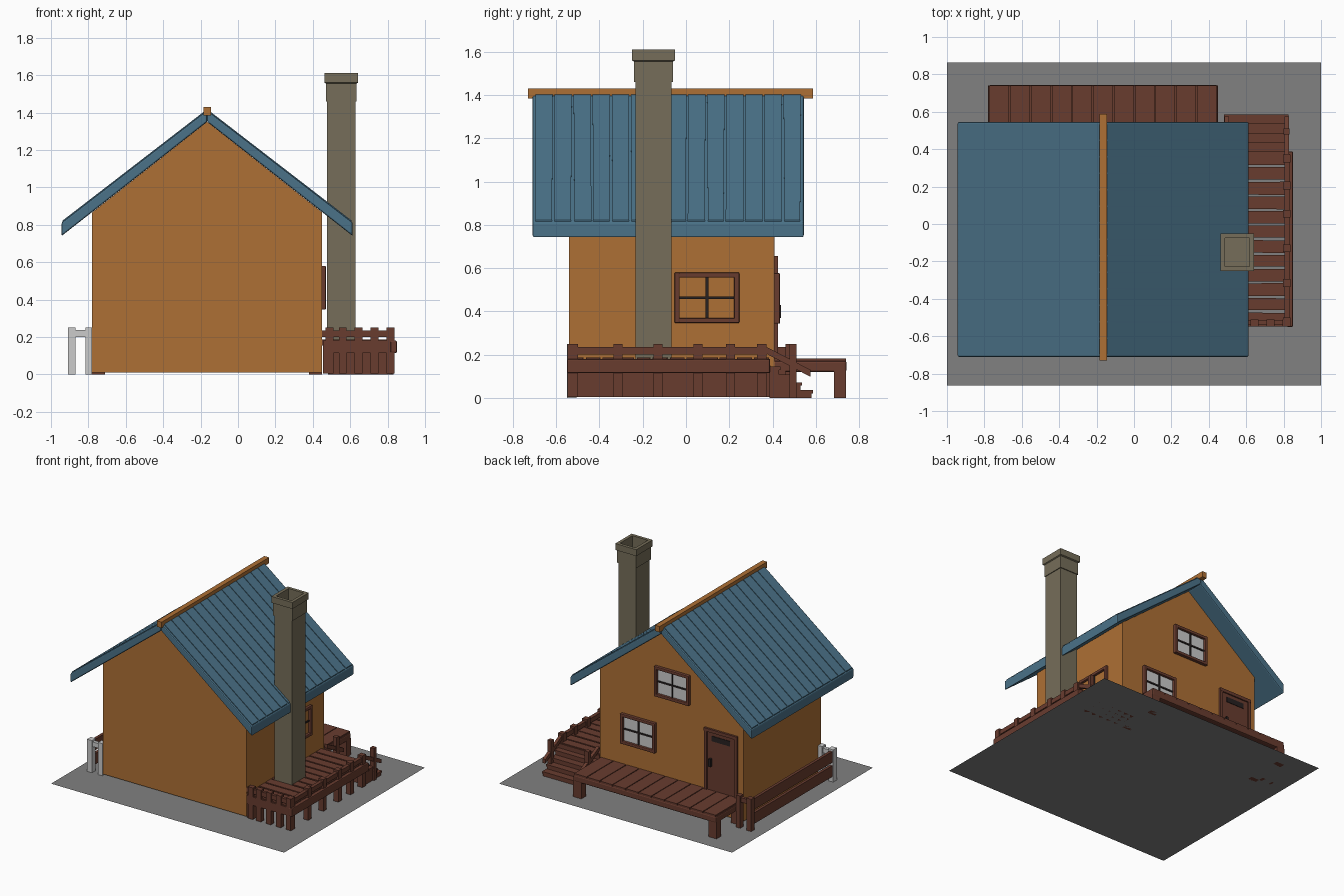
import bpy, bmesh, math, random
from mathutils import Vector

if "Cube" in bpy.data.objects:
    bpy.data.objects.remove(bpy.data.objects["Cube"])

random.seed(4)


def material(name, rgb):
    m = bpy.data.materials.new(name)
    m.diffuse_color = (*rgb, 1)
    m.use_nodes = True
    m.node_tree.nodes["Principled BSDF"].inputs["Base Color"].default_value = m.diffuse_color
    return m


ORANGE = material("orange_wall", (0.42, 0.16, 0.035))
BLUE = material("blue_roof", (0.07, 0.17, 0.25))
BROWN = material("brown_wood", (0.14, 0.045, 0.028))
STONE = material("stone", (0.18, 0.155, 0.10))
DARK = material("dark_metal", (0.02, 0.015, 0.015))
GROUND = material("ground_grey", (0.22, 0.22, 0.22))


def finish(name, bm, mat=None, bevel=0):
    bmesh.ops.recalc_face_normals(bm, faces=bm.faces)
    me = bpy.data.meshes.new(name)
    bm.to_mesh(me)
    bm.free()
    ob = bpy.data.objects.new(name, me)
    bpy.context.collection.objects.link(ob)
    if mat:
        me.materials.append(mat)
    if bevel:
        b = ob.modifiers.new("bevel", 'BEVEL')
        b.width, b.segments = bevel, 2
    return ob


def extrude(name, pts, vec, mat=None, bevel=0):
    """Closed polygon pushed along a vector."""
    bm = bmesh.new()
    f = bm.faces.new([bm.verts.new(p) for p in pts])
    r = bmesh.ops.extrude_face_region(bm, geom=[f])
    bmesh.ops.translate(bm, vec=vec, verts=[v for v in r["geom"] if isinstance(v, bmesh.types.BMVert)])
    return finish(name, bm, mat, bevel)


def box(name, x, y, z, mat=None, bevel=0):
    pts = [(x[0], y[0], z[0]), (x[1], y[0], z[0]), (x[1], y[1], z[0]), (x[0], y[1], z[0])]
    return extrude(name, pts, (0, 0, z[1] - z[0]), mat, bevel)


# ground sheet
bm = bmesh.new()
bm.faces.new([bm.verts.new(p) for p in ((-1, -.863, 0), (1, -.863, 0), (1, .863, 0), (-1, .863, 0))])
finish("ground_sheet", bm, GROUND)

# gabled house body
CX = -0.165
extrude("house_body", [(-.78, -.54, .01), (.45, -.54, .01), (.45, -.54, .866), (CX, -.54, 1.35), (-.78, -.54, .866)],
        (0, .95, 0), ORANGE)

# roof slabs with raised, slightly crooked boards
N = 14
for side, s in (("left", -1), ("right", 1)):
    ex = CX + s * .778
    extrude("roof_slab_" + side, [(CX, -.71, 1.35), (ex, -.71, .74), (ex, -.71, .812), (CX, -.71, 1.412)],
            (0, 1.255, 0), BLUE, .008)
    step = 1.235 / N
    for i in range(N):
        y0 = -.70 + i * step
        a, b = y0 + .005 + random.uniform(-.004, .004), y0 + step - .005 + random.uniform(-.004, .004)
        xe = ex - s * .006
        extrude(f"roof_board_{side}_{i}", [(CX, y0 + .004, 1.405), (CX, y0 + step - .004, 1.405),
                                           (xe, b, .81), (xe, a, .81)], (0, 0, .013), BLUE)
box("ridge_beam", (CX - .02, CX + .02), (-.73, .587), (1.385, 1.43), ORANGE)

# hollow chimney: square rings joined from base to inner flue
bm = bmesh.new()
prev = None
for hx, hy, z in ((.076, .083, .17), (.076, .083, 1.46), (.082, .09, 1.46), (.082, .09, 1.555), (.09, .1, 1.56),
                  (.09, .1, 1.61), (.066, .076, 1.61), (.066, .076, 1.4)):
    ring = [bm.verts.new((.552 + a * hx, -.15 + b * hy, z)) for a, b in ((-1, -1), (1, -1), (1, 1), (-1, 1))]
    if prev:
        for k in range(4):
            bm.faces.new((prev[k], prev[k - 1], ring[k - 1], ring[k]))
    else:
        bm.faces.new(ring)
    prev = ring
bm.faces.new(prev)
finish("chimney", bm, STONE)


# windows, made facing +y and then turned to their wall
def window(name, loc, rot, glass):
    parts = []
    w, h, t = .15, .117, .024
    for s in (-1, 1):
        parts.append(box(name + "_stile", sorted((s * w, s * (w - t))), (-.01, .025), (-h, h), BROWN, .006))
        parts.append(box(name + "_rail", (-w + .01, w - .01), (-.01, .023), sorted((s * h, s * (h - t))), BROWN, .006))
    parts.append(box(name + "_bar_upright", (-.006, .006), (-.01, .012), (-h + t, h - t), DARK))
    parts.append(box(name + "_bar_cross", (-w + t, w - t), (-.01, .012), (-.006, .006), DARK))
    if glass:
        parts.append(box(name + "_pane", (-w + t, w - t), (-.01, .005), (-h + t, h - t)))
    for p in parts:
        p.location, p.rotation_euler.z = loc, rot


window("lower_window", (.115, .41, .46), 0, True)
window("upper_window", (-.175, .41, .905), 0, True)
window("side_window", (.445, .097, .463), -math.pi / 2, False)

# back door
box("door", (-.71, -.475), (.40, .416), (.18, .64), BROWN)
for x in ((-.735, -.71), (-.475, -.45)):
    box("door_jamb", x, (.40, .425), (.18, .655), BROWN)
box("door_head", (-.735, -.45), (.40, .426), (.632, .657), BROWN)
box("door_light", (-.67, -.515), (.41, .42), (.565, .605), DARK)
box("door_handle", (-.515, -.497), (.41, .438), (.37, .43), DARK)

# back porch
box("porch_frame", (-.78, .45), (.405, .742), (.12, .172), BROWN, .01)
n = 11
for i in range(n):
    x = -.775 + i * 1.22 / n
    box(f"porch_plank_{i}", (x + .003, x + 1.22 / n - .003), (.41, .74), (.165, .182), BROWN)
for x in ((-.78, -.71), (.38, .45)):
    for y in ((.41, .46), (.685, .74)):
        box("porch_post", x, y, (0, .13), BROWN)

# side deck: beams, planks and back skirting
box("deck_beam_outer", (.815, .85), (-.55, .388), (.115, .18), BROWN, .006)
box("deck_beam_front", (.455, .84), (-.548, -.515), (.115, .18), BROWN)
box("deck_beam_back", (.47, .83), (.355, .388), (.115, .18), BROWN)
box("deck_skirt", (.455, .475), (-.54, .39), (.005, .15), BROWN)
n = 12
for i in range(n):
    y = -.545 + i * .93 / n
    e = [random.uniform(-.004, .004) for _ in range(2)]
    extrude(f"deck_plank_{i}", [(.45, y + .006, .155), (.825, y + .006 + e[0], .155),
                                (.825, y + .072 + e[1], .155), (.45, y + .072, .155)], (0, 0, .032), BROWN)

# side deck posts and railing
for x in (.49, .56, .645, .73, .815):
    box("front_rail_post", (x - .021, x + .021), (-.548, -.51), (.005, .25), BROWN)
for y in (-.52, -.315, -.13, .055, .205, .35):
    box("side_rail_post", (.797, .838), (y - .021, y + .021), (.005, .25), BROWN)
box("front_hand_rail", (.45, .835), (-.54, -.515), (.2, .235), BROWN)
box("side_hand_rail", (.805, .832), (-.54, .375), (.2, .235), BROWN)

# stairs off the side deck
for i, (y0, y1, z) in enumerate(((.385, .43, .145), (.425, .48, .108), (.475, .53, .072), (.525, .58, .036))):
    box(f"stair_tread_{i}", (.48, .825), (y0, y1 + .006), (z - .015, z), BROWN)
    box(f"stair_block_{i}", (.49, .82), (y0, y1), (0, z - .01), BROWN)
for x in (.48, .80):
    box("stair_post", (x, x + .032), (.478, .51), (0, .25), BROWN)
    extrude("stair_rail", [(x + .004, .37, .205), (x + .004, .37, .237), (x + .004, .575, .13), (x + .004, .575, .098)],
            (.024, 0, 0), BROWN)

# low fence along the left wall: end frames and long rails
for y, mat in (((-.55, -.505), None), ((.46, .50), BROWN)):
    for x in ((-.91, -.868), (-.815, -.78)):
        box("fence_post", x, y, (0, .25), mat)
    box("fence_cross_bar", (-.90, -.78), (y[0] + .008, y[1] - .008), (.2, .236), mat)
for z in ((.04, .125), (.15, .235)):
    box("fence_rail", (-.902, -.88), (-.51, .465), z, BROWN)
